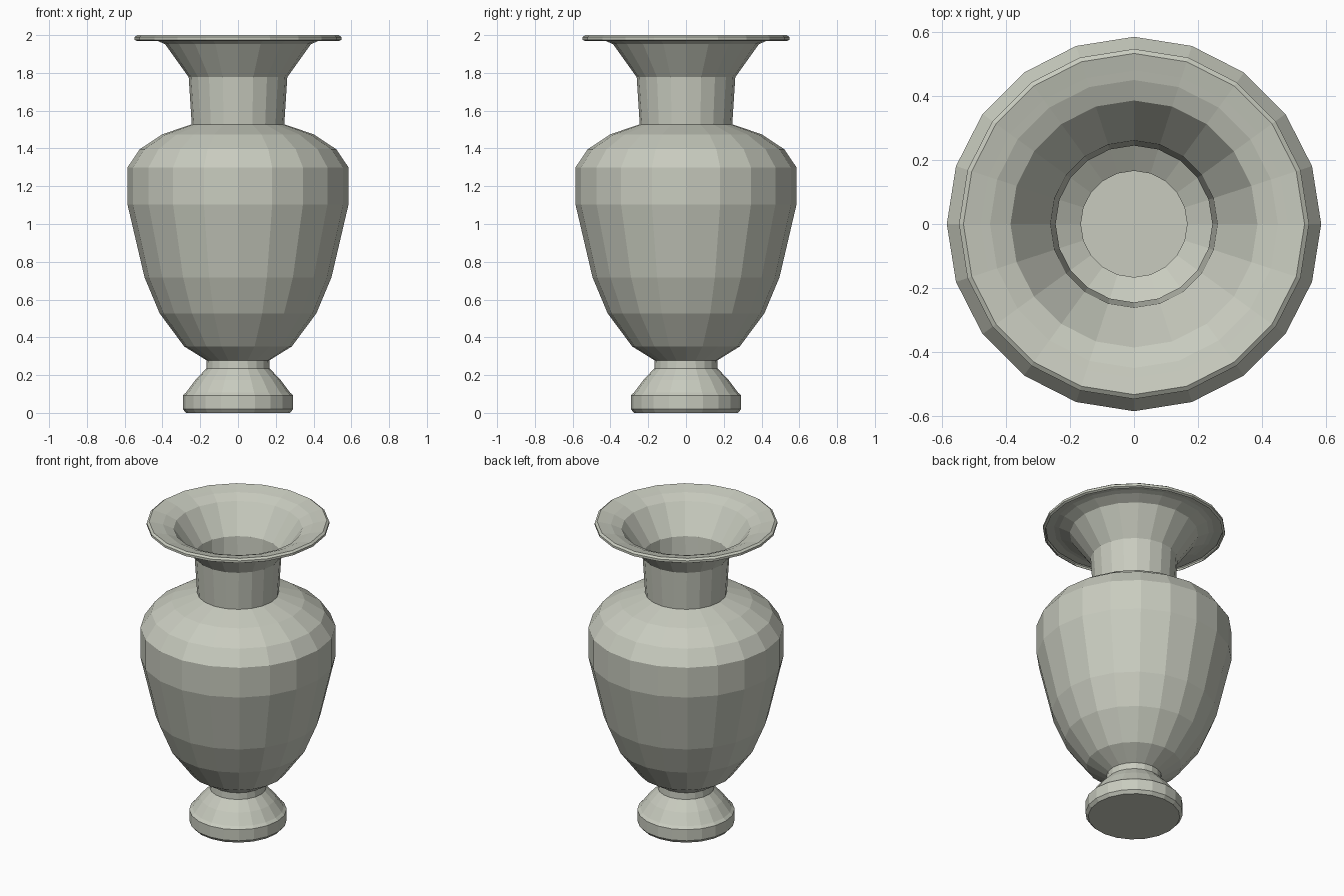
import bpy
import bmesh
from math import cos, sin, tau

SIDES = 20

cube = bpy.data.objects.get("Cube")
if cube:
    bpy.data.objects.remove(cube, do_unlink=True)

# Single stone colour
stone = bpy.data.materials.new("pale grey stone")
stone.use_nodes = True
colour = (0.58, 0.60, 0.52, 1)
stone.diffuse_color = colour
stone.node_tree.nodes["Principled BSDF"].inputs["Base Color"].default_value = colour


def lathe(name, profile, closed_base=False):
    """Turn a (radius, height) profile, listed upward, into a faceted shell."""
    bm = bmesh.new()
    rings = [[bm.verts.new((r * cos(tau * i / SIDES), r * sin(tau * i / SIDES), z))
              for i in range(SIDES)] for r, z in profile]
    for low, high in zip(rings, rings[1:]):
        for i in range(SIDES):
            j = (i + 1) % SIDES
            bm.faces.new((low[i], low[j], high[j], high[i]))
    if closed_base:
        bm.faces.new(reversed(rings[0]))
    mesh = bpy.data.meshes.new(name)
    bm.to_mesh(mesh)
    bm.free()
    mesh.materials.append(stone)
    obj = bpy.data.objects.new(name, mesh)
    bpy.context.collection.objects.link(obj)
    return obj


# Foot with bevelled base, sloping up to a narrow stem
lathe("foot", [(0.275, 0), (0.292, 0.02), (0.292, 0.093), (0.275, 0.108),
               (0.225, 0.175), (0.168, 0.235), (0.166, 0.278)], closed_base=True)

# Swelling body and shoulder
lathe("body", [(0.166, 0.278), (0.285, 0.352), (0.415, 0.527), (0.495, 0.718),
               (0.585, 1.103), (0.585, 1.30), (0.52, 1.396), (0.40, 1.475),
               (0.245, 1.528)])

# Straight neck
lathe("neck", [(0.245, 1.528), (0.261, 1.777)])

# Flared mouth
lathe("mouth", [(0.261, 1.777), (0.386, 1.952), (0.45, 1.98), (0.48, 1.987),
                (0.533, 1.99)])

# Thin rolled lip around the mouth
lathe("lip", [(0.533, 1.968), (0.547, 1.975), (0.547, 1.99), (0.533, 2.0),
              (0.48, 1.987)])
